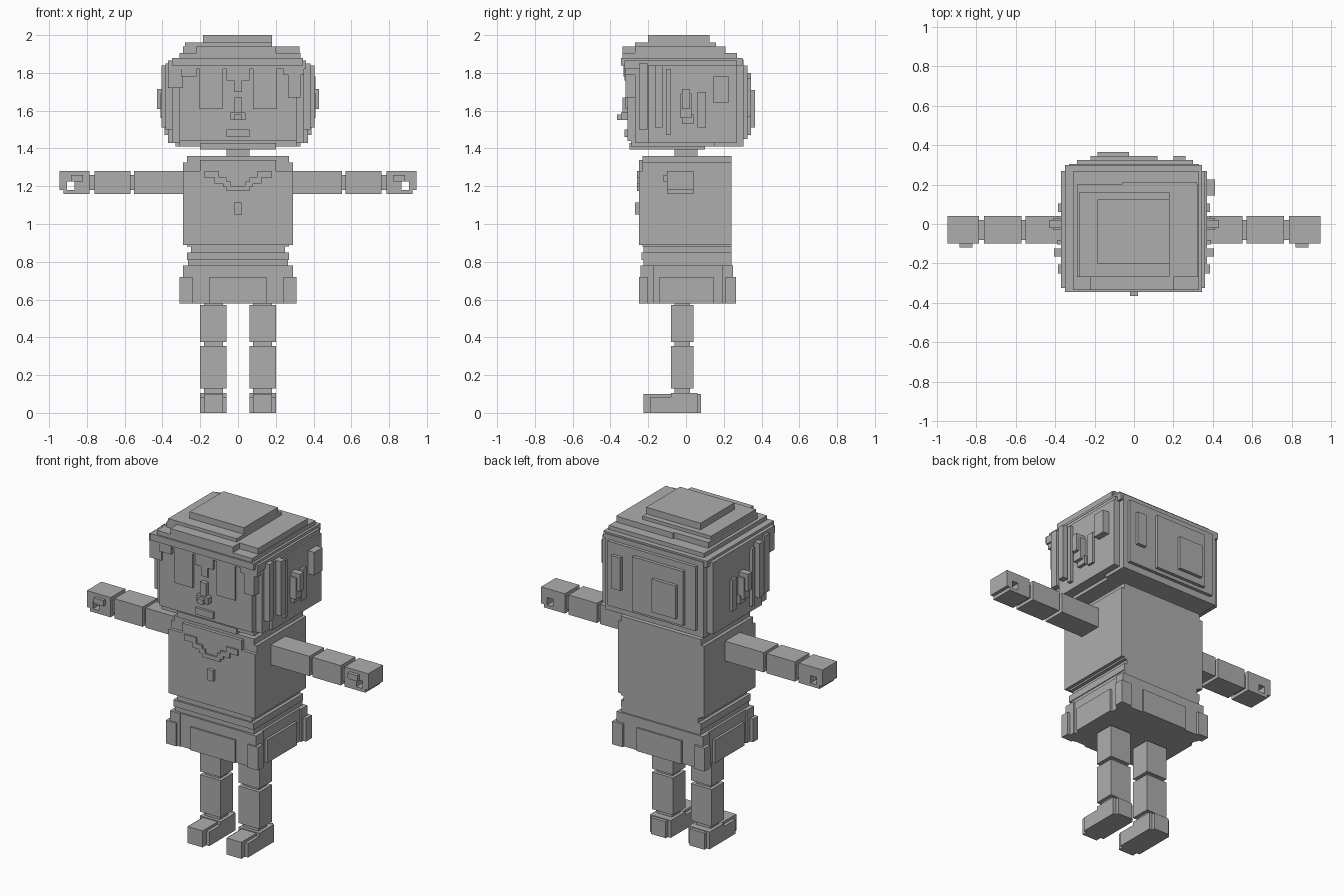
import bpy
import bmesh

grey = bpy.data.materials.new("plain_grey")
grey.diffuse_color = (0.42, 0.42, 0.42, 1)


def blocks(name, boxes, mirror=False):
    """One object from boxes (x0, x1, y0, y1, z0, z1), optionally mirrored in x."""
    bm = bmesh.new()
    if mirror:
        boxes = boxes + [(-b[1], -b[0]) + b[2:] for b in boxes]
    for x0, x1, y0, y1, z0, z1 in boxes:
        verts = bmesh.ops.create_cube(bm, size=1)["verts"]
        for v in verts:
            v.co.x = x0 if v.co.x < 0 else x1
            v.co.y = y0 if v.co.y < 0 else y1
            v.co.z = z0 if v.co.z < 0 else z1
    mesh = bpy.data.meshes.new(name)
    bm.to_mesh(mesh)
    bm.free()
    mesh.materials.append(grey)
    obj = bpy.data.objects.new(name, mesh)
    bpy.context.collection.objects.link(obj)
    return obj


# feet with a stepped, narrower toe
blocks("feet", [
    (0.06, 0.20, -0.19, 0.06, 0, 0.085),
    (0.06, 0.20, -0.08, 0.06, 0.085, 0.105),
    (0.08, 0.18, -0.225, 0.08, 0, 0.10),
], mirror=True)

# legs: two blocks joined by thin joints
blocks("legs", [
    (0.06, 0.20, -0.08, 0.04, 0.13, 0.355),
    (0.06, 0.20, -0.08, 0.04, 0.375, 0.57),
    (0.08, 0.18, -0.06, 0.02, 0.10, 0.60),
], mirror=True)

# flared shorts with raised side panels and corner posts
blocks("shorts", [
    (-0.265, 0.265, -0.225, 0.24, 0.58, 0.81),
    (-0.225, 0.225, -0.235, 0.25, 0.58, 0.78),
    (-0.15, 0.15, -0.245, 0.26, 0.58, 0.72),
    (-0.28, 0.28, -0.195, 0.20, 0.58, 0.78),
    (-0.295, 0.295, -0.14, 0.145, 0.58, 0.72),
])
blocks("shorts_corners", [
    (0.22, 0.29, y0, y1, 0.58, 0.78) for y0, y1 in ((-0.24, -0.17), (0.19, 0.25))
] + [
    (0.24, 0.31, y0, y1, 0.58, 0.72) for y0, y1 in ((-0.25, -0.20), (0.21, 0.265))
], mirror=True)

# waist and torso
blocks("waist", [
    (-0.27, 0.27, -0.235, 0.24, 0.81, 0.85),
    (-0.25, 0.25, -0.225, 0.24, 0.85, 0.89),
])
blocks("torso", [
    (-0.27, 0.27, -0.23, 0.24, 0.88, 1.36),
    (-0.29, 0.29, -0.23, 0.24, 0.89, 1.325),
    (-0.29, 0.29, -0.25, -0.22, 0.89, 1.28),
])
# stepped collar on the chest, and a button
blocks("collar", [
    (0, 0.20, -0.25, -0.22, 1.28, 1.34),
    (0.10, 0.18, -0.26, -0.24, 1.245, 1.28),
    (0.06, 0.125, -0.26, -0.24, 1.215, 1.245),
    (0.04, 0.08, -0.26, -0.24, 1.195, 1.225),
    (0, 0.06, -0.26, -0.24, 1.175, 1.20),
], mirror=True)
blocks("button", [(-0.02, 0.02, -0.27, -0.24, 1.05, 1.115)])

# arms held straight out, with thin joints
blocks("arms", [
    (0.27, 0.55, -0.10, 0.04, 1.16, 1.28),
    (0.57, 0.76, -0.10, 0.04, 1.16, 1.28),
    (0.54, 0.80, -0.08, 0.02, 1.18, 1.26),
], mirror=True)
# hands: curled fingers around an open grip
blocks("hands", [
    (0.785, 0.945, -0.10, 0.04, 1.225, 1.28),
    (0.785, 0.865, -0.10, 0.04, 1.16, 1.225),
    (0.905, 0.945, -0.10, 0.04, 1.18, 1.225),
    (0.865, 0.925, -0.10, 0.04, 1.16, 1.18),
    (0.82, 0.885, -0.12, -0.10, 1.225, 1.26),
], mirror=True)

# neck and head
blocks("neck", [(-0.06, 0.06, -0.06, 0.06, 1.35, 1.42)])
blocks("head", [
    (-0.31, 0.31, -0.29, 0.18, 1.41, 1.45),
    (-0.20, 0.20, -0.30, 0.10, 1.395, 1.43),
    (-0.35, 0.35, -0.27, 0.27, 1.43, 1.86),
    (-0.31, 0.31, -0.31, 0.20, 1.44, 1.84),
])

# face details
blocks("eyes", [(0.08, 0.205, -0.32, -0.30, 1.61, 1.83)], mirror=True)
blocks("brow", [(-0.06, 0.06, -0.325, -0.30, 1.76, 1.83),
                (-0.02, 0.02, -0.32, -0.30, 1.70, 1.76)])
blocks("nose", [
    (-0.04, 0.04, -0.345, -0.30, 1.55, 1.59),
    (-0.02, 0.02, -0.365, -0.30, 1.55, 1.58),
    (-0.02, 0.02, -0.335, -0.30, 1.59, 1.67),
])
blocks("mouth", [(-0.06, 0.06, -0.325, -0.30, 1.46, 1.50)])

# hair shell around the sides and back
blocks("hair_shell", [
    (-0.37, 0.37, -0.20, 0.27, 1.43, 1.84),
    (-0.33, 0.33, 0.15, 0.305, 1.41, 1.87),
    (-0.29, 0.30, 0.20, 0.325, 1.45, 1.84),
    (-0.22, 0.12, 0.30, 0.345, 1.47, 1.80),
    (-0.185, -0.025, 0.30, 0.365, 1.51, 1.71),
    (0.20, 0.26, 0.30, 0.345, 1.57, 1.77),
])
# stepped hair cap, offset to one side
blocks("hair_cap", [
    (-0.37, 0.36, -0.325, 0.27, 1.82, 1.865),
    (-0.35, 0.345, -0.345, 0.30, 1.84, 1.88),
    (-0.31, 0.33, -0.335, 0.27, 1.87, 1.905),
    (-0.29, 0.325, -0.27, 0.20, 1.90, 1.94),
    (-0.22, 0.20, -0.335, -0.26, 1.90, 1.94),
    (-0.28, 0.18, -0.27, 0.16, 1.93, 1.96),
    (-0.06, 0.32, -0.02, 0.21, 1.90, 1.94),
    (-0.185, 0.18, -0.20, 0.125, 1.95, 2.0),
])
# fringe pieces dropping over the forehead corners
blocks("fringe", [
    (-0.37, -0.29, -0.32, -0.20, 1.72, 1.84),
    (-0.30, -0.22, -0.33, -0.29, 1.78, 1.84),
    (0.24, 0.35, -0.32, -0.20, 1.79, 1.84),
    (0.265, 0.33, -0.32, -0.26, 1.67, 1.80),
])
# side locks and ears
blocks("side_locks", [
    (0.33, 0.385, -0.25, -0.205, 1.50, 1.85),
    (0.33, 0.405, -0.165, -0.125, 1.51, 1.84),
    (0.33, 0.39, -0.105, -0.08, 1.47, 1.82),
    (0.33, 0.385, 0.06, 0.105, 1.51, 1.70),
], mirror=True)
blocks("ears", [
    (0.36, 0.41, -0.03, 0.03, 1.56, 1.69),
    (0.36, 0.43, -0.02, 0.02, 1.61, 1.715),
    (0.36, 0.39, -0.02, 0.04, 1.53, 1.58),
], mirror=True)
blocks("side_tuft", [
    (0.36, 0.41, 0.145, 0.225, 1.64, 1.78),
])
